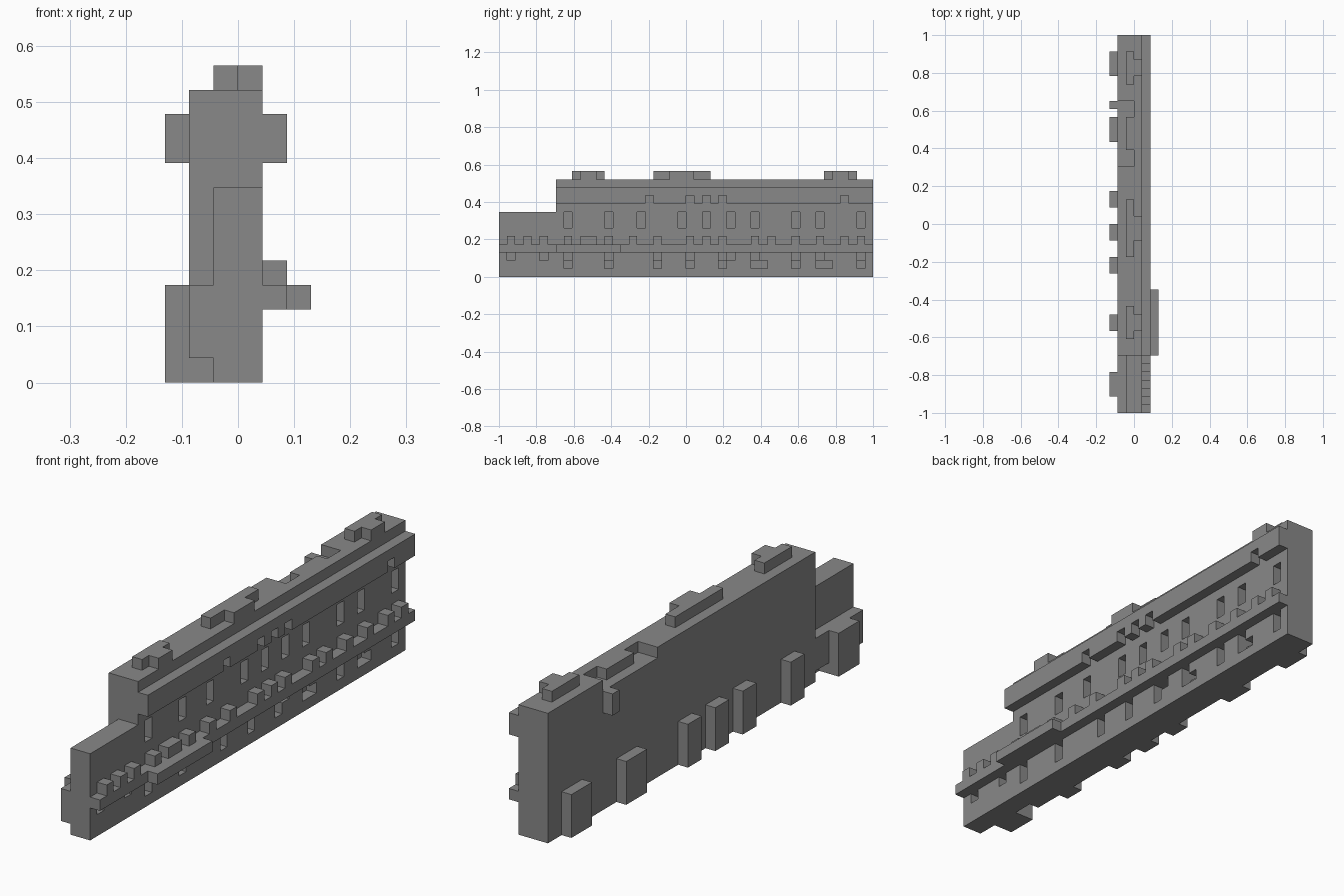
import bpy, bmesh, math

if "Cube" in bpy.data.objects:
    bpy.data.objects.remove(bpy.data.objects["Cube"], do_unlink=True)

LENGTH = 46                 # blocks along the wall
U = 2 / LENGTH              # size of one block

stone = bpy.data.materials.new("grey_stone")
stone.use_nodes = True
grey = (0.25, 0.25, 0.25, 1)
stone.diffuse_color = grey
stone.node_tree.nodes["Principled BSDF"].inputs["Base Color"].default_value = grey


def cells(box):
    """All block cells in a box (x0, x1, y0, y1, z0, z1)."""
    x0, x1, y0, y1, z0, z1 = box
    return {(x, y, z) for x in range(x0, x1) for y in range(y0, y1) for z in range(z0, z1)}


def build(name, solids, cuts=()):
    """Make a block shape from solid boxes minus cut boxes, outer faces only."""
    filled = set().union(*map(cells, solids)) - set().union(*map(cells, cuts))
    bm = bmesh.new()
    cache = {}

    def vert(p):
        if p not in cache:
            cache[p] = bm.verts.new((p[0] * U, p[1] * U - 1, p[2] * U))
        return cache[p]

    for c in sorted(filled):
        for axis in range(3):
            a, b = (axis + 1) % 3, (axis + 2) % 3
            for side in (0, 1):
                near = list(c)
                near[axis] += 2 * side - 1
                if tuple(near) in filled:
                    continue
                ring = []
                for da, db in ((0, 0), (1, 0), (1, 1), (0, 1)):
                    p = list(c)
                    p[axis] += side
                    p[a] += da
                    p[b] += db
                    ring.append(vert(tuple(p)))
                bm.faces.new(ring if side else ring[::-1])
    bmesh.ops.dissolve_limit(bm, angle_limit=math.radians(1), verts=bm.verts[:], edges=bm.edges[:])
    mesh = bpy.data.meshes.new(name)
    bm.to_mesh(mesh)
    bm.free()
    mesh.materials.append(stone)
    obj = bpy.data.objects.new(name, mesh)
    bpy.context.collection.objects.link(obj)


# Wall: tall run, thin low end, and the back ledge on the low end
STEP = 7
wall = [(-2, 1, STEP, LENGTH, 0, 12), (-1, 1, 0, STEP, 0, 8), (-2, -1, 0, STEP, 1, 4)]
cuts = []
# Upper windows
for y in (8, 13, 17, 22, 25, 28, 31, 36, 39, 44):
    cuts.append((0, 1, y, y + 1, 6, 8))
# Lower slits, deeper at the top
for y in (8, 13, 19, 23, 27, 31, 36, 39, 44):
    cuts += [(-1, 1, y, y + 1, 2, 3), (0, 1, y, y + 1, 1, 2)]
for y in (1, 5, 28):
    cuts.append((0, 1, y, y + 1, 2, 3))
for y in (32, 40):
    cuts.append((0, 1, y, y + 1, 1, 2))
# Sunken walkway along the back of the top
cuts += [(-2, -1, 30, 38, 11, 12), (-1, 0, 30, 32, 11, 12), (-1, 0, 36, 38, 11, 12)]
build("wall", wall, cuts)

# Cornice with notches in its lower edge
build("cornice", [(1, 2, STEP, LENGTH, 9, 11)],
      [(1, 2, y, y + 1, 9, 10) for y in (18, 23, 25, 27, 42)])

# Ledge with small merlons, and a wider shelf
merlons = (1, 3, 5, 8, 10, 11, 13, 16, 19, 23, 25, 27, 31, 33, 36, 39, 42, 44)
build("ledge", [(1, 2, 0, LENGTH, 3, 4)] + [(1, 2, y, y + 1, 4, 5) for y in merlons])
build("shelf", [(2, 3, STEP, 15, 3, 4)])

# T-shaped blocks on the top
for i, (start, end, inset) in enumerate(((9, 13, 1), (19, 26, 2), (40, 44, 1))):
    build(f"top_block_{i + 1}", [(-1, 0, start, end, 12, 13),
                                 (0, 1, start + inset, end - inset, 12, 13)])

# Buttresses and bracket on the back
for i, (start, end) in enumerate(((2, 5), (10, 12), (17, 19), (21, 23), (25, 27), (33, 36), (41, 44))):
    inner = -1 if end <= STEP else -2
    build(f"buttress_{i + 1}", [(-3, -2, start, end, 0, 4), (-2, inner, start, end, 0, 1)]
          if inner > -2 else [(-3, -2, start, end, 0, 4)])
build("back_bracket", [(-3, -2, 37, 38, 9, 11)])
